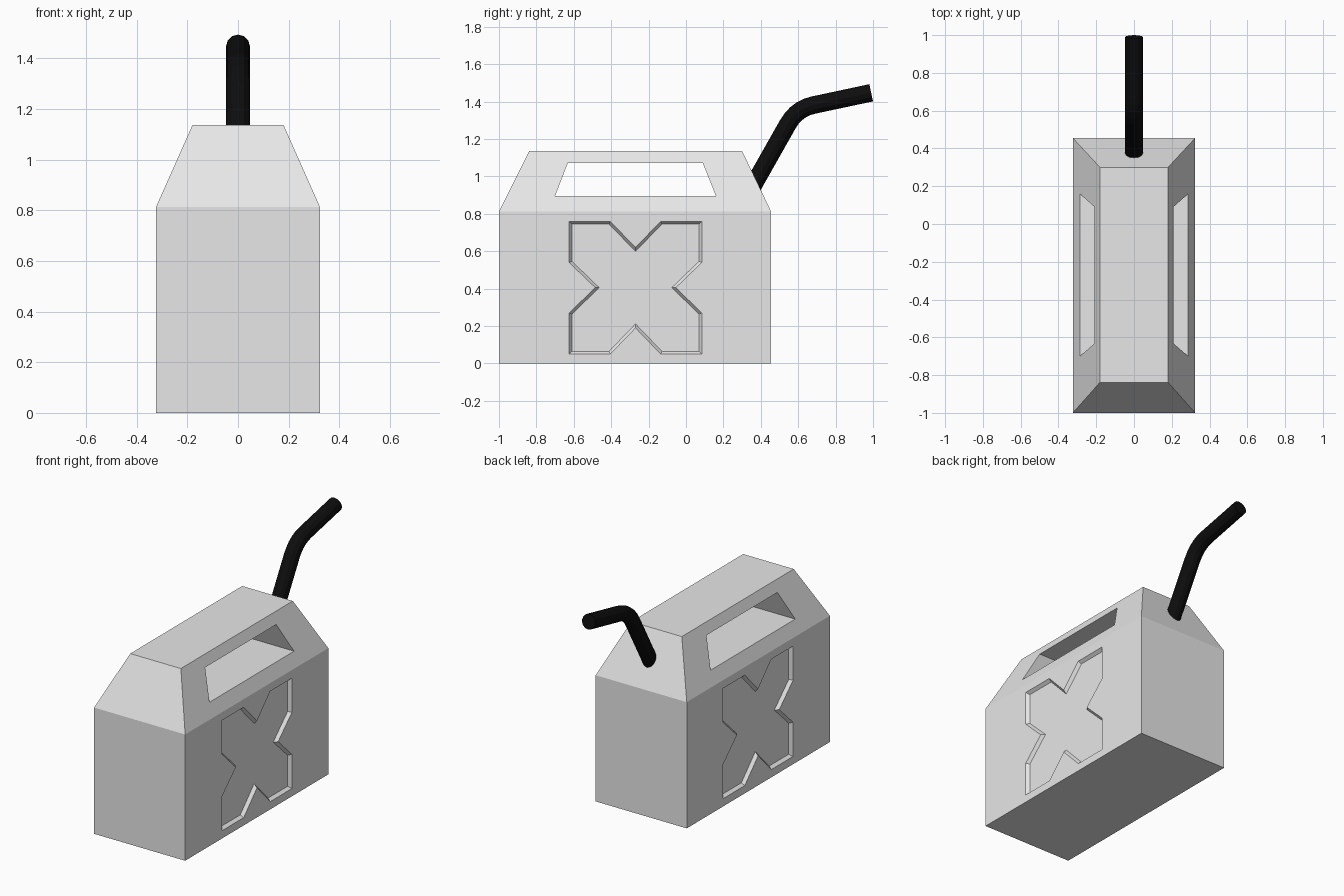
import bpy, bmesh, math
from mathutils import Vector

if "Cube" in bpy.data.objects:
    bpy.data.objects.remove(bpy.data.objects["Cube"])


def material(name, value):
    m = bpy.data.materials.new(name)
    m.diffuse_color = (value, value, value, 1)
    m.use_nodes = True
    m.node_tree.nodes["Principled BSDF"].inputs["Base Color"].default_value = m.diffuse_color
    return m


grey = material("light grey", 0.8)
black = material("soft black", 0.004)


def loft(name, rings, mat):
    """Closed solid skinned through rings of equal length."""
    bm = bmesh.new()
    loops = [[bm.verts.new(p) for p in ring] for ring in rings]
    n = len(loops[0])
    for a, b in zip(loops, loops[1:]):
        for i in range(n):
            j = (i + 1) % n
            bm.faces.new((a[i], a[j], b[j], b[i]))
    bm.faces.new(loops[0][::-1])
    bm.faces.new(loops[-1])
    bmesh.ops.recalc_face_normals(bm, faces=bm.faces[:])
    me = bpy.data.meshes.new(name)
    bm.to_mesh(me)
    bm.free()
    me.materials.append(mat)
    ob = bpy.data.objects.new(name, me)
    bpy.context.collection.objects.link(ob)
    return ob


def rect(hx, y0, y1, z):
    return [(-hx, y0, z), (hx, y0, z), (hx, y1, z), (-hx, y1, z)]


def cut(target, cutter):
    mod = target.modifiers.new("cut", "BOOLEAN")
    mod.operation, mod.solver, mod.object = "DIFFERENCE", "EXACT", cutter
    bpy.context.view_layer.objects.active = target
    bpy.ops.object.modifier_apply(modifier=mod.name)
    bpy.data.objects.remove(cutter, do_unlink=True)


# can body: box with a tapered top
W = 0.324
body = loft("can_body", [rect(W, -1, 0.455, 0), rect(W, -1, 0.455, 0.812),
                         rect(0.18, -0.838, 0.3, 1.136)], grey)

# handle opening straight through the tapered part
hole = [(-0.7, 0.895), (0.16, 0.895), (0.09, 1.072), (-0.632, 1.072)]
cut(body, loft("handle_cutter", [[(x, y, z) for y, z in hole] for x in (-0.5, 0.5)], grey))


# cross-shaped recess with sloped walls on each side
def cross(x, d):
    h, a, tip = 0.355 - d, 0.135 + 0.414 * d, 0.215 - 1.414 * d
    pts = []
    for k in range(4):
        c, s = round(math.cos(k * math.pi / 2)), round(math.sin(k * math.pi / 2))
        for u, v in ((h, h), (a, h), (0, tip), (-a, h)):
            pts.append((x, -0.27 + u * c - v * s, 0.405 + u * s + v * c))
    return pts


for side in (-1, 1):
    cut(body, loft("recess_cutter", [cross(side * (W + 0.02), -0.015),
                                     cross(side * (W - 0.02), 0.015)], grey))

# bent spout: rings swept along a path in the x = 0 plane
start, a, corner, b, end = (Vector((0, y, z)) for y, z in (
    (0.33, 0.9), (0.545, 1.28), (0.592, 1.362), (0.68, 1.381), (0.99, 1.447)))
path = [start]
for i in range(6):
    t = i / 5
    path.append(a * (1 - t) ** 2 + corner * 2 * t * (1 - t) + b * t ** 2)
path.append(end)
SIDES, R = 12, 0.047
rings = []
for i, p in enumerate(path):
    t = (path[min(i + 1, len(path) - 1)] - path[max(i - 1, 0)]).normalized()
    if i == 1:
        t = (a - start).normalized()
    elif i == len(path) - 2:
        t = (end - b).normalized()
    up = Vector((0, -t.z, t.y))
    rings.append([p + R * (Vector((1, 0, 0)) * math.cos(q) + up * math.sin(q))
                  for q in (2 * math.pi * k / SIDES for k in range(SIDES))])
loft("spout", rings, black)
